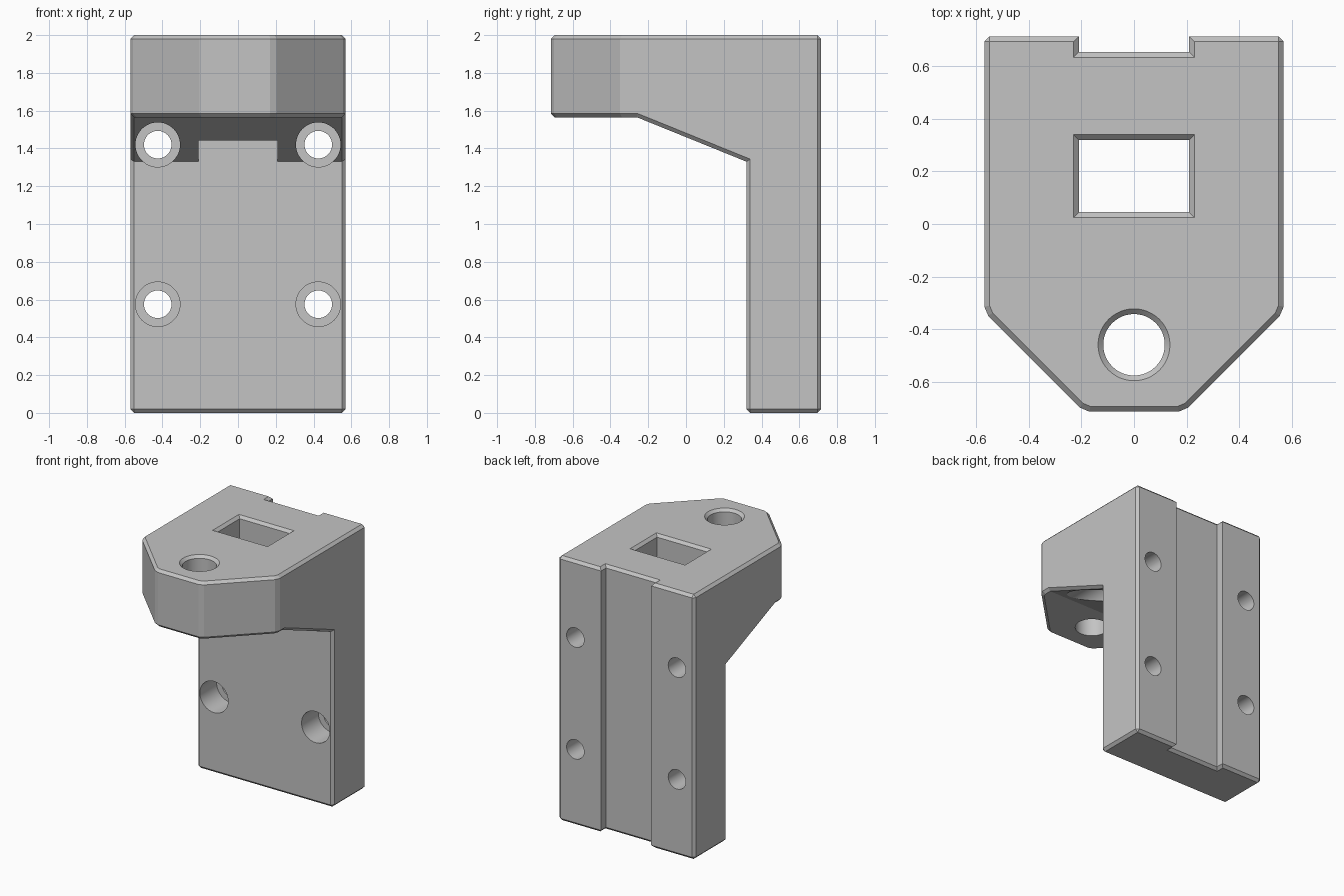
import bpy, bmesh
from math import radians, cos, sin, tau
from mathutils import Vector

if "Cube" in bpy.data.objects:
    bpy.data.objects.remove(bpy.data.objects["Cube"], do_unlink=True)

grey = bpy.data.materials.new("plain_grey")
grey.use_nodes = True
colour = (0.55, 0.55, 0.55, 1)
grey.diffuse_color = colour
grey.node_tree.nodes["Principled BSDF"].inputs["Base Color"].default_value = colour

CHAMFER = 0.02
COLUMN_FRONT = 0.32
SLOT = 0.21


def loft(name, rings):
    """Closed solid through matching rings of points."""
    bm = bmesh.new()
    loops = [[bm.verts.new(p) for p in ring] for ring in rings]
    for a, b in zip(loops, loops[1:]):
        for i in range(len(a)):
            j = (i + 1) % len(a)
            bm.faces.new((a[i], a[j], b[j], b[i]))
    bm.faces.new(loops[0][::-1])
    bm.faces.new(loops[-1])
    bmesh.ops.recalc_face_normals(bm, faces=bm.faces)
    mesh = bpy.data.meshes.new(name)
    bm.to_mesh(mesh)
    bm.free()
    mesh.materials.append(grey)
    obj = bpy.data.objects.new(name, mesh)
    bpy.context.scene.collection.objects.link(obj)
    return obj


def combine(target, tool, operation):
    """Apply a boolean and discard the tool."""
    mod = target.modifiers.new("cut", 'BOOLEAN')
    mod.operation, mod.solver, mod.object = operation, 'EXACT', tool
    bpy.context.view_layer.objects.active = target
    bpy.ops.object.modifier_apply(modifier=mod.name)
    bpy.data.objects.remove(tool, do_unlink=True)


def circle(radius, count=48):
    return [(radius * cos(tau * i / count), radius * sin(tau * i / count)) for i in range(count)]


# Plan outline with tapered nose and rear groove, mirrored about x
half = [(0.17, -0.715), (0.205, -0.7), (0.555, -0.35), (0.57, -0.315),
        (0.57, 0.715), (SLOT, 0.715), (SLOT, 0.655)]
plan = half + [(-x, y) for x, y in reversed(half)]
bracket = loft("bracket_body", [[(x, y, z) for x, y in plan] for z in (-1, 3)])

# Side profile: column, sloped gusset and overhanging shelf
side = [(-1, 2), (1, 2), (1, 0), (COLUMN_FRONT, 0), (COLUMN_FRONT, 1.33),
        (-0.26, 1.565), (-1, 1.565)]
combine(bracket, loft("side_profile", [[(x, y, z) for y, z in side] for x in (-1, 1)]), 'INTERSECT')

# Chamfer the sharp outer edges, leaving the groove's upright edges square
bm = bmesh.new()
bm.from_mesh(bracket.data)
bmesh.ops.remove_doubles(bm, verts=bm.verts, dist=0.0001)
bmesh.ops.dissolve_limit(bm, angle_limit=radians(1), verts=bm.verts, edges=bm.edges)


def is_outer(edge):
    a, b = (v.co for v in edge.verts)
    upright = abs((b - a).normalized().dot(Vector((0, 0, 1)))) > 0.99
    groove = upright and a.y > 0.6 and abs(a.x) < 0.3
    return edge.calc_face_angle_signed(0) > radians(30) and not groove


bmesh.ops.bevel(bm, geom=[e for e in bm.edges if is_outer(e)], offset=CHAMFER,
                offset_type='OFFSET', segments=1, profile=0.5, affect='EDGES')
bm.to_mesh(bracket.data)
bm.free()


# Rectangular window with a chamfered rim on top
def window_ring(grow, z):
    x, y0, y1 = SLOT + grow, 0.045 - grow, COLUMN_FRONT + grow
    return [(-x, y0, z), (x, y0, z), (x, y1, z), (-x, y1, z)]


rim = ((0, 1.2), (0, 2 - CHAMFER), (2 * CHAMFER, 2 + CHAMFER))
combine(bracket, loft("window_cutter", [window_ring(g, z) for g, z in rim]), 'DIFFERENCE')

# Round hole through the shelf with a chamfered rim on top
combine(bracket, loft("shelf_hole_cutter", [
    [(x, y - 0.46, z) for x, y in circle(0.117 + g)] for g, z in rim]), 'DIFFERENCE')

# Four counterbored screw holes through the column
bore = ((0.118, -0.5), (0.118, 0.52), (0.073, 0.52), (0.073, 1))
for cx in (-0.425, 0.425):
    for cz in (0.575, 1.42):
        combine(bracket, loft("screw_hole_cutter", [
            [(cx + x, y, cz + z) for x, z in circle(r)] for r, y in bore]), 'DIFFERENCE')

# Smooth the bores, keep every flat face crisp
bpy.ops.object.select_all(action='DESELECT')
bracket.select_set(True)
bpy.context.view_layer.objects.active = bracket
bpy.ops.object.shade_smooth_by_angle(angle=radians(15))
